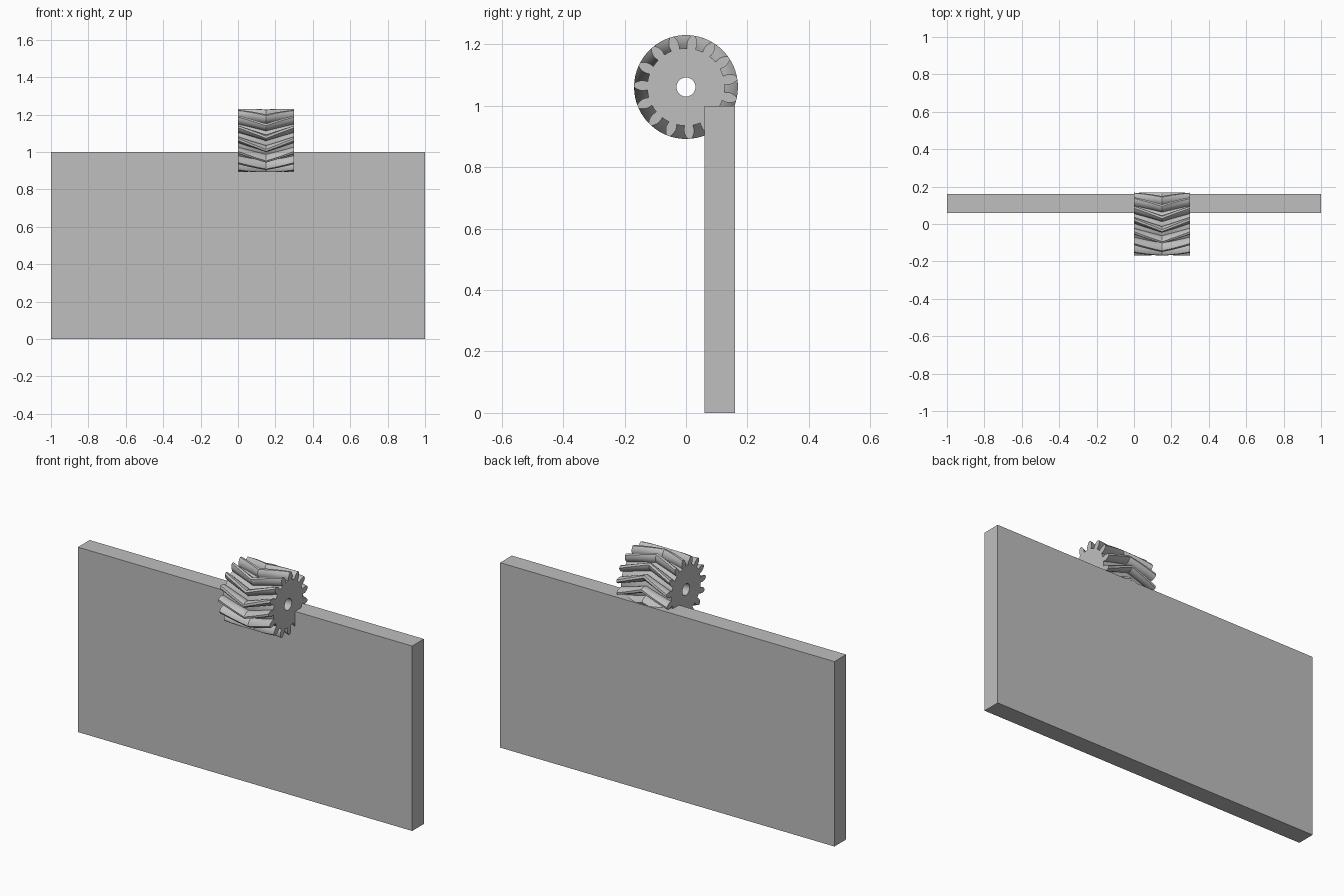
import bpy
import bmesh
from math import sin, cos, radians, pi

cube = bpy.data.objects.get("Cube")
if cube:
    bpy.data.objects.remove(cube, do_unlink=True)

grey = bpy.data.materials.new("plain_grey")
grey.use_nodes = True
grey.diffuse_color = (0.52, 0.52, 0.52, 1)
grey.node_tree.nodes["Principled BSDF"].inputs["Base Color"].default_value = grey.diffuse_color


def finish(bm, name):
    bmesh.ops.recalc_face_normals(bm, faces=bm.faces)
    mesh = bpy.data.meshes.new(name)
    bm.to_mesh(mesh)
    bm.free()
    obj = bpy.data.objects.new(name, mesh)
    bpy.context.collection.objects.link(obj)
    mesh.materials.append(grey)
    return obj


# Upright backing plate
bm = bmesh.new()
bmesh.ops.create_cube(bm, size=1)
for v in bm.verts:
    v.co = (v.co.x * 2, 0.11 + v.co.y * 0.1, v.co.z + 0.5)
finish(bm, "plate")

# Double helical gear: one tooth flank as (radius, half width)
TEETH, WIDTH, TWIST, STEPS = 15, 0.3, radians(20), 8
CENTRE_Z, BORE, ROOT = 1.061, 0.031, 0.126
PHASE = radians(178)
flank = [(ROOT, 0.0135), (0.134, 0.0155), (0.143, 0.0165),
         (0.152, 0.0150), (0.161, 0.0115), (0.169, 0.0060)]
tooth = [(r, -w / r) for r, w in flank] + [(r, w / r) for r, w in reversed(flank)]
pitch = 2 * pi / TEETH
T = len(tooth)
N = T + 1                       # tooth points plus one in the root gap
root_angles = (tooth[0][1], tooth[-1][1], pitch / 2)


def add_point(bm, x, r, a):
    return bm.verts.new((x, r * cos(a), CENTRE_Z + r * sin(a)))


bm = bmesh.new()
outer, inner = [], []
for s in range(STEPS + 1):
    x = WIDTH * s / STEPS
    turn = PHASE + TWIST * (1 - abs(2 * s / STEPS - 1))
    outer.append([add_point(bm, x, r, turn + k * pitch + a)
                  for k in range(TEETH) for r, a in tooth + [(ROOT, pitch / 2)]])
    inner.append([add_point(bm, x, BORE, PHASE + k * pitch + a)
                  for k in range(TEETH) for a in root_angles])

# Tooth flanks and bore wall
for rings in (outer, inner):
    for p, q in zip(rings, rings[1:]):
        n = len(p)
        for i in range(n):
            j = (i + 1) % n
            bm.faces.new((p[i], p[j], q[j], q[i]))

# Flat ends: hub annulus plus one cap per tooth
for o, b in ((outer[0], inner[0]), (outer[-1], inner[-1])):
    hub = [o[k * N + i] for k in range(TEETH) for i in (0, T - 1, T)]
    for i in range(len(hub)):
        j = (i + 1) % len(hub)
        bm.faces.new((hub[i], hub[j], b[j], b[i]))
    for k in range(TEETH):
        bm.faces.new(o[k * N:k * N + T])

gear = finish(bm, "herringbone_gear")
bpy.ops.object.select_all(action='DESELECT')
gear.select_set(True)
bpy.context.view_layer.objects.active = gear
bpy.ops.object.shade_smooth_by_angle(angle=radians(30))
